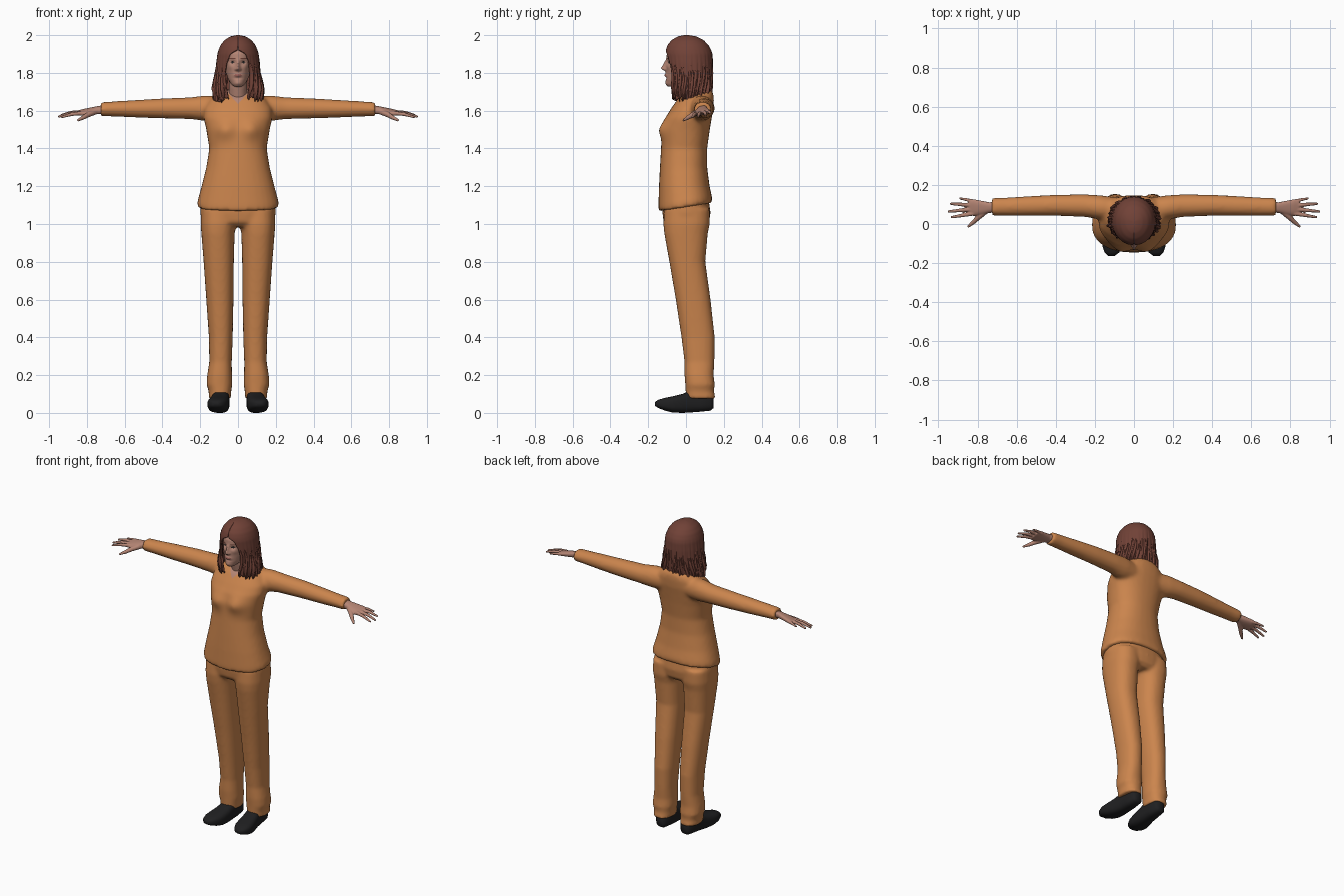
import bpy, bmesh, math, random
from mathutils import Vector as V

if "Cube" in bpy.data.objects:
    bpy.data.objects.remove(bpy.data.objects["Cube"])
random.seed(4)


def material(name, rgb):
    m = bpy.data.materials.new(name)
    m.diffuse_color = (*rgb, 1)
    m.use_nodes = True
    m.node_tree.nodes["Principled BSDF"].inputs["Base Color"].default_value = m.diffuse_color
    return m


ORANGE = material("orange_cloth", (0.60, 0.235, 0.075))
SKIN = material("skin", (0.46, 0.235, 0.175))
HAIR = material("brown_hair", (0.165, 0.054, 0.038))
BLACK = material("black_leather", (0.014, 0.014, 0.015))
LIP = material("lip", (0.33, 0.12, 0.10))


def ring(c, u, v, p=2.0, n=32):
    """Superellipse section around c with half axes u and v."""
    pts = []
    for i in range(n):
        a = 2 * math.pi * i / n
        f = lambda t: math.copysign(abs(t) ** (2 / p), t)
        pts.append(V(c) + V(u) * f(math.cos(a)) + V(v) * f(math.sin(a)))
    return pts


def level(z, x0, x1, y0, y1, p=2.3):
    """Horizontal section from its extents."""
    return ring(((x0 + x1) / 2, (y0 + y1) / 2, z), ((x1 - x0) / 2, 0, 0), (0, (y1 - y0) / 2, 0), p)


def mirror(rings):
    return [[V((-q.x, q.y, q.z)) for q in r] for r in rings]


def tube(points, radii, flat=1.0):
    """Tapered limb along points."""
    pts, rings = [V(p) for p in points], []
    for i, p in enumerate(pts):
        d = (pts[min(i + 1, len(pts) - 1)] - pts[max(i - 1, 0)]).normalized()
        side = d.cross(V((0, 0, 1)) if abs(d.z) < 0.8 else V((-p.y, p.x, 0))).normalized()
        rings.append(ring(p, side * radii[i], side.cross(d) * radii[i] * flat, 2, 12))
    return rings


def build(name, parts, mats, voxel=0, smooth=0):
    """Loft each list of rings; fuse them with a voxel remesh when asked."""
    bm = bmesh.new()
    for rings in parts:
        rows = [[bm.verts.new(q) for q in r] for r in rings]
        n = len(rows[0])
        for a, b in zip(rows, rows[1:]):
            for i in range(n):
                bm.faces.new((a[i], a[(i + 1) % n], b[(i + 1) % n], b[i]))
        bm.faces.new(rows[0])
        bm.faces.new(rows[-1])
    bmesh.ops.recalc_face_normals(bm, faces=bm.faces[:])
    o = add(name, bm)
    if voxel:
        r = o.modifiers.new("fuse", 'REMESH')
        r.mode, r.voxel_size = 'VOXEL', voxel
        s = o.modifiers.new("soften", 'SMOOTH')
        s.factor, s.iterations = 0.5, smooth
        dg = bpy.context.evaluated_depsgraph_get()
        me = bpy.data.meshes.new_from_object(o.evaluated_get(dg))
        o.modifiers.clear()
        o.data = me
    o.data.materials.clear()
    for m in mats:
        o.data.materials.append(m)
    o.data.shade_smooth()
    return o


def add(name, bm):
    me = bpy.data.meshes.new(name)
    bm.to_mesh(me)
    bm.free()
    o = bpy.data.objects.new(name, me)
    bpy.context.collection.objects.link(o)
    return o


def sculpt(o, bumps):
    """Push the front surface along y with soft bumps (x, z, width, height, dy)."""
    for v in o.data.vertices:
        if v.co.y < -0.02:
            x, z = abs(v.co.x), v.co.z
            v.co.y += sum(d * math.exp(-((x - bx) / w) ** 2 - ((z - bz) / h) ** 2) for bx, bz, w, h, d in bumps)


# Shirt: torso and sleeves fused, with a tilted hem
torso = [level(z, -w, w, f, b) for z, w, f, b in (
    (1.09, .217, -.145, .14), (1.12, .215, -.146, .138), (1.2, .193, -.143, .125), (1.3, .168, -.138, .112),
    (1.4, .152, -.132, .112), (1.5, .168, -.127, .126), (1.56, .182, -.11, .136), (1.61, .18, -.08, .145),
    (1.66, .15, -.045, .148), (1.69, .11, -.01, .145), (1.712, .065, .01, .13))]
for r in torso[:2]:
    for q in r:
        q.z += 0.16 * q.y
sleeve = [ring((x, y, z), (0, hy, 0), (0, 0, hz)) for x, y, z, hy, hz in (
    (.08, .075, 1.61, .06, .065), (.17, .085, 1.613, .062, .068), (.25, .094, 1.613, .058, .058),
    (.4, .096, 1.612, .054, .053), (.55, .092, 1.61, .05, .046), (.66, .089, 1.609, .046, .04),
    (.726, .088, 1.608, .045, .038))]
shirt = build("shirt", [torso, sleeve, mirror(sleeve)], [ORANGE, SKIN], .011, 6)
sculpt(shirt, [(.07, 1.5, .05, .05, -.022)])
# V neckline cut into the chest
bm = bmesh.new()
bm.from_mesh(shirt.data)
for s in (-1, 1):
    bmesh.ops.bisect_plane(bm, geom=bm.verts[:] + bm.edges[:] + bm.faces[:],
                           plane_co=(0, 0, 1.635), plane_no=(1.1 * s, 0, 1))
for f in bm.faces:
    c = f.calc_center_median()
    f.material_index = int(c.z > 1.635 + 1.1 * abs(c.x) and c.y < 0.045)
bm.to_mesh(shirt.data)
bm.free()

# Trousers: hips and two legs fused
hips = [level(z, -w, w, f, b) for z, w, f, b in (
    (1.13, .195, -.125, .12), (1.06, .2, -.125, .13), (1.01, .19, -.118, .122), (.985, .16, -.09, .1))]
leg = [level(z, a, b, f, k) for z, a, b, f, k in (
    (1.08, .01, .195, -.115, .125), (1.0, .01, .198, -.12, .126), (.95, .018, .194, -.115, .115),
    (.8, .022, .182, -.088, .102), (.6, .024, .168, -.054, .13), (.4, .028, .154, -.024, .152),
    (.27, .033, .152, -.008, .15), (.2, .032, .163, -.008, .146), (.15, .03, .167, -.004, .152),
    (.115, .036, .155, -.002, .148), (.075, .038, .155, .0, .157))]
build("trousers", [hips, leg, mirror(leg)], [ORANGE], .01, 5)

# Shoes: sections from heel to toe, turned slightly outward
shoe = [ring((x, y, (lo + hi) / 2), (w, 0, 0), (0, 0, (hi - lo) / 2), 2.8) for y, x, w, lo, hi in (
    (.145, .088, .022, .025, .08), (.13, .088, .037, .012, .1), (.07, .089, .044, .006, .115),
    (.02, .092, .047, .002, .118), (-.02, .097, .052, 0, .1), (-.07, .104, .056, .002, .088),
    (-.11, .109, .053, .012, .08), (-.145, .113, .038, .025, .07), (-.163, .115, .016, .037, .058))]
build("right_shoe", [shoe], [BLACK])
build("left_shoe", [mirror(shoe)], [BLACK])

# Hands: palm, four fingers and thumb
palm = [ring((x, y, z), (0, hy, .18 * hy), (0, 0, hz), 2.5) for x, y, z, hy, hz in (
    (.69, .087, 1.608, .028, .022), (.74, .084, 1.604, .027, .02), (.78, .083, 1.597, .036, .018),
    (.82, .084, 1.591, .043, .015), (.845, .084, 1.588, .04, .011))]
digits = [tube(p, r) for p, r in (
    (((.82, .054, 1.588), (.88, .044, 1.581), (.937, .034, 1.565)), (.011, .0095, .006)),
    (((.83, .075, 1.59), (.89, .07, 1.585), (.952, .064, 1.568)), (.011, .0095, .006)),
    (((.83, .096, 1.593), (.885, .1, 1.59), (.94, .104, 1.575)), (.011, .0095, .006)),
    (((.81, .114, 1.595), (.85, .123, 1.594), (.893, .132, 1.585)), (.01, .0085, .0055)),
    (((.75, .075, 1.598), (.795, .035, 1.578), (.82, .01, 1.563), (.85, -.015, 1.548)), (.017, .014, .011, .006)))]
hand = [palm] + digits
build("right_hand", hand, [SKIN], .004, 2)
build("left_hand", [mirror(p) for p in hand], [SKIN], .004, 2)

# Head and neck
skull = [level(z, -w, w, f, b, 2.1) for z, w, f, b in (
    (1.728, .022, -.098, -.045), (1.74, .036, -.106, .0), (1.765, .052, -.107, .05), (1.8, .064, -.106, .09),
    (1.85, .073, -.106, .11), (1.9, .076, -.102, .11), (1.93, .07, -.088, .1), (1.96, .05, -.06, .07),
    (1.975, .02, -.02, .03))]
neck = [level(z, -w, w, f, b, 2) for z, w, f, b in (
    (1.6, .07, -.02, .12), (1.67, .052, -.03, .1), (1.72, .048, -.042, .075), (1.79, .048, -.045, .07))]
head = build("head", [skull, neck], [SKIN, BLACK, LIP, HAIR], .004, 5)
sculpt(head, [(0, 1.824, .011, .013, -.022), (0, 1.845, .008, .02, -.014), (.011, 1.819, .007, .006, -.008),
              (.028, 1.856, .014, .011, .010), (0, 1.787, .018, .008, -.009), (0, 1.772, .02, .005, .004),
              (0, 1.747, .016, .01, -.004), (.04, 1.83, .015, .015, -.004)])


def inside(x, z, cx, cz, w, h):
    return ((abs(x) - cx) / w) ** 2 + ((z - cz) / h) ** 2 < 1


# Eyes, lips and brows coloured by position on the face
for p in head.data.polygons:
    x, y, z = p.center
    if y < -0.04:
        if inside(x, z, .029, 1.856, .011, .0045):
            p.material_index = 1
        elif inside(x, z, 0, 1.787, .021, .007):
            p.material_index = 2
        elif inside(x, z, .031, 1.876, .017, .0035):
            p.material_index = 3

# Hair: shell swept around the head, open at the face, rows of (z, width, front, back, opening)
ROWS = [(1.995, .008, -.01, .015, 0), (1.988, .04, -.043, .055, 0), (1.97, .068, -.073, .09, 0),
        (1.945, .088, -.093, .114, 0), (1.92, .098, -.102, .128, .004), (1.9, .104, -.105, .134, .04),
        (1.85, .11, -.1, .137, .06), (1.8, .113, -.092, .137, .068), (1.75, .12, -.084, .132, .066),
        (1.7, .127, -.08, .126, .055), (1.63, .126, -.07, .115, .045)]


def hair_point(t, z, grow=1.0):
    """Point at fraction t around the head (0 and 1 are the face edges) and height z."""
    for a, b in zip(ROWS, ROWS[1:]):
        if z >= b[0]:
            break
    k = (a[0] - z) / (a[0] - b[0])
    w, f, r, o = (a[i] + (b[i] - a[i]) * k for i in range(1, 5))
    t0 = math.asin(min(o / w, 1))
    th = t0 + (2 * math.pi - 2 * t0) * t
    low = max(0, (1.93 - z) / .3)
    g = grow * (1 + low * (.035 * math.sin(29 * th + 9 * z) + .025 * math.sin(47 * th - 14 * z)))
    yc = .015
    ry = (yc - f) if math.cos(th) > 0 else (r - yc)
    return V((w * g * math.sin(th), yc - ry * g * math.cos(th), z))


bm, N, M = bmesh.new(), 120, 44
ends, tip = [], 1
for j in range(N + 1):
    if j % 4 == 0:
        tip = random.uniform(.72, 1.0)
    ends.append(tip - .06 * abs(j % 4 - 1.5))
rows = []
for i in range(M + 1):
    z = 1.995 - .365 * (i / M) ** 1.3
    rows.append([bm.verts.new(hair_point(j / N, z if z > 1.76 else 1.76 - (1.76 - z) * ends[j]))
                 for j in range(N + 1)])
for a, b in zip(rows, rows[1:]):
    for j in range(N):
        bm.faces.new((a[j], b[j], b[j + 1], a[j + 1]))
bm.faces.new(rows[0])
hair = add("hair", bm)
hair.data.materials.append(HAIR)
s = hair.modifiers.new("thickness", 'SOLIDIFY')
s.thickness, s.offset = .01, 0

# Loose pointed locks over the shell
locks = []
for i in range(26):
    t = (i + random.uniform(.2, .8)) / 26
    top, low = random.uniform(1.8, 1.88), random.uniform(1.635, 1.66)
    zs = [top + (low - top) * k / 6 for k in range(7)]
    drift = random.uniform(-.02, .02)
    pts = [hair_point(min(max(t + drift * k / 6, .01), .99), z, .97 + .012 * k) for k, z in enumerate(zs)]
    locks.append(tube(pts, (.004, .011, .014, .015, .013, .009, .002), .6))
build("hair_locks", locks, [HAIR])

# Crisp edges on hair
bpy.ops.object.select_all(action='DESELECT')
hair.select_set(True)
bpy.context.view_layer.objects.active = hair
bpy.ops.object.shade_smooth_by_angle(angle=math.radians(40))
